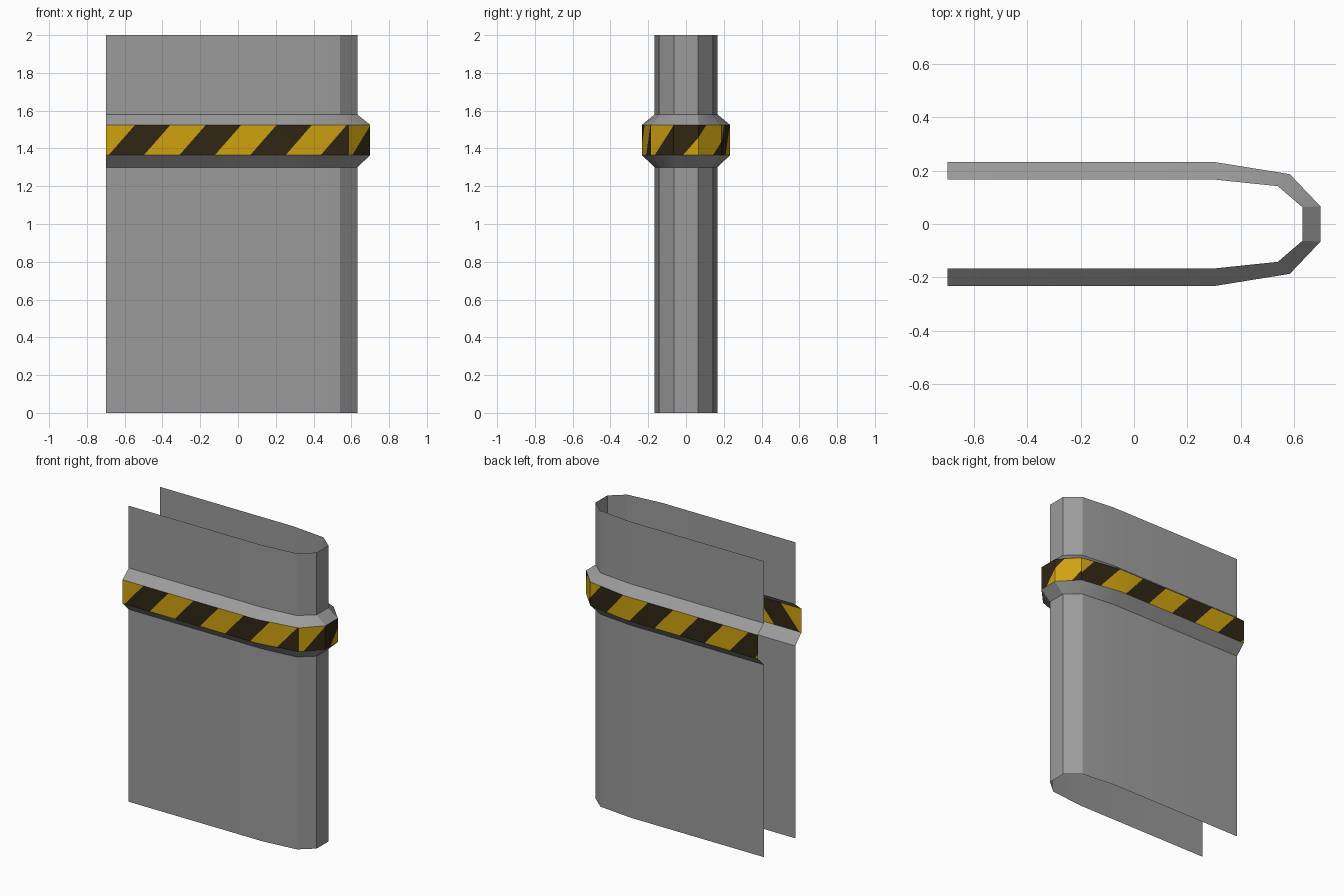
import bpy, bmesh, math
from mathutils import Vector

if "Cube" in bpy.data.objects:
    bpy.data.objects.remove(bpy.data.objects["Cube"])

def material(name, rgb):
    m = bpy.data.materials.new(name)
    m.diffuse_color = (*rgb, 1)
    m.use_nodes = True
    m.node_tree.nodes["Principled BSDF"].inputs["Base Color"].default_value = m.diffuse_color
    return m

GREY = material("grey metal", (0.33, 0.33, 0.33))
YELLOW = material("hazard yellow", (0.62, 0.36, 0.005))
DARK = material("hazard dark", (0.03, 0.019, 0.007))

# Half outlines (front side), mirrored in y to give the open U shape
def outline(half):
    return half + [(x, -y) for x, y in reversed(half)]

INNER = outline([(-0.7, -0.167), (0.3, -0.167), (0.54, -0.142), (0.632, -0.063)])
OUTER = outline([(-0.7, -0.233), (0.3, -0.233), (0.585, -0.187), (0.7, -0.066)])
Z0, Z1, Z2, Z3 = 1.30, 1.365, 1.525, 1.58

def finish(bm, name, mats):
    me = bpy.data.meshes.new(name)
    bm.to_mesh(me)
    bm.free()
    for m in mats:
        me.materials.append(m)
    ob = bpy.data.objects.new(name, me)
    bpy.context.collection.objects.link(ob)
    bpy.ops.object.select_all(action='DESELECT')
    ob.select_set(True)
    bpy.context.view_layer.objects.active = ob
    bpy.ops.object.shade_smooth_by_angle(angle=math.radians(30))
    return ob

def skin(name, low, z_low, high, z_high):
    """Open sheet between two outlines at two heights."""
    bm = bmesh.new()
    a = [bm.verts.new((x, y, z_low)) for x, y in low]
    b = [bm.verts.new((x, y, z_high)) for x, y in high]
    for i in range(len(a) - 1):
        bm.faces.new((a[i], a[i + 1], b[i + 1], b[i]))
    finish(bm, name, [GREY])

# Walls and the two sloped ledges of the band
skin("lower_wall", INNER, 0, INNER, Z0)
skin("band_lower_slope", INNER, Z0, OUTER, Z1)
skin("band_upper_slope", OUTER, Z2, INNER, Z3)
skin("upper_wall", INNER, Z3, INNER, 2)

# Striped band: cut stripes on an unrolled strip, then wrap it on the outline
PERIOD, SLANT = 0.375, 0.875

def striped_band(name, pts, start):
    pts = [Vector(p) for p in pts]
    dist = [0.0]
    for p, q in zip(pts, pts[1:]):
        dist.append(dist[-1] + (q - p).length)
    total = dist[-1]
    bm = bmesh.new()
    low = [bm.verts.new((d, 0, Z1)) for d in dist]
    high = [bm.verts.new((d, 0, Z2)) for d in dist]
    for i in range(len(dist) - 1):
        bm.faces.new((low[i], low[i + 1], high[i + 1], high[i]))
    for k in range(-4, int(total / PERIOD * 2) + 3):
        s = start + k * PERIOD / 2
        bmesh.ops.bisect_plane(bm, geom=bm.verts[:] + bm.edges[:] + bm.faces[:],
                               plane_co=(s, 0, Z1), plane_no=(1, 0, -SLANT))
    for f in bm.faces:
        c = f.calc_center_median()
        u = (c.x - SLANT * (c.z - Z1) - start) % PERIOD
        f.material_index = 1 if u < PERIOD / 2 else 0
    for v in bm.verts:
        s = v.co.x
        i = 0
        while i < len(dist) - 2 and s > dist[i + 1]:
            i += 1
        p = pts[i].lerp(pts[i + 1], (s - dist[i]) / (dist[i + 1] - dist[i]))
        v.co = (p.x, p.y, v.co.z)
    finish(bm, name, [YELLOW, DARK])

striped_band("front_stripes", OUTER[0:3], 0.015)
striped_band("nose_stripes", OUTER[2:6], 0.03)
striped_band("back_stripes", OUTER[5:8], 0.328)
